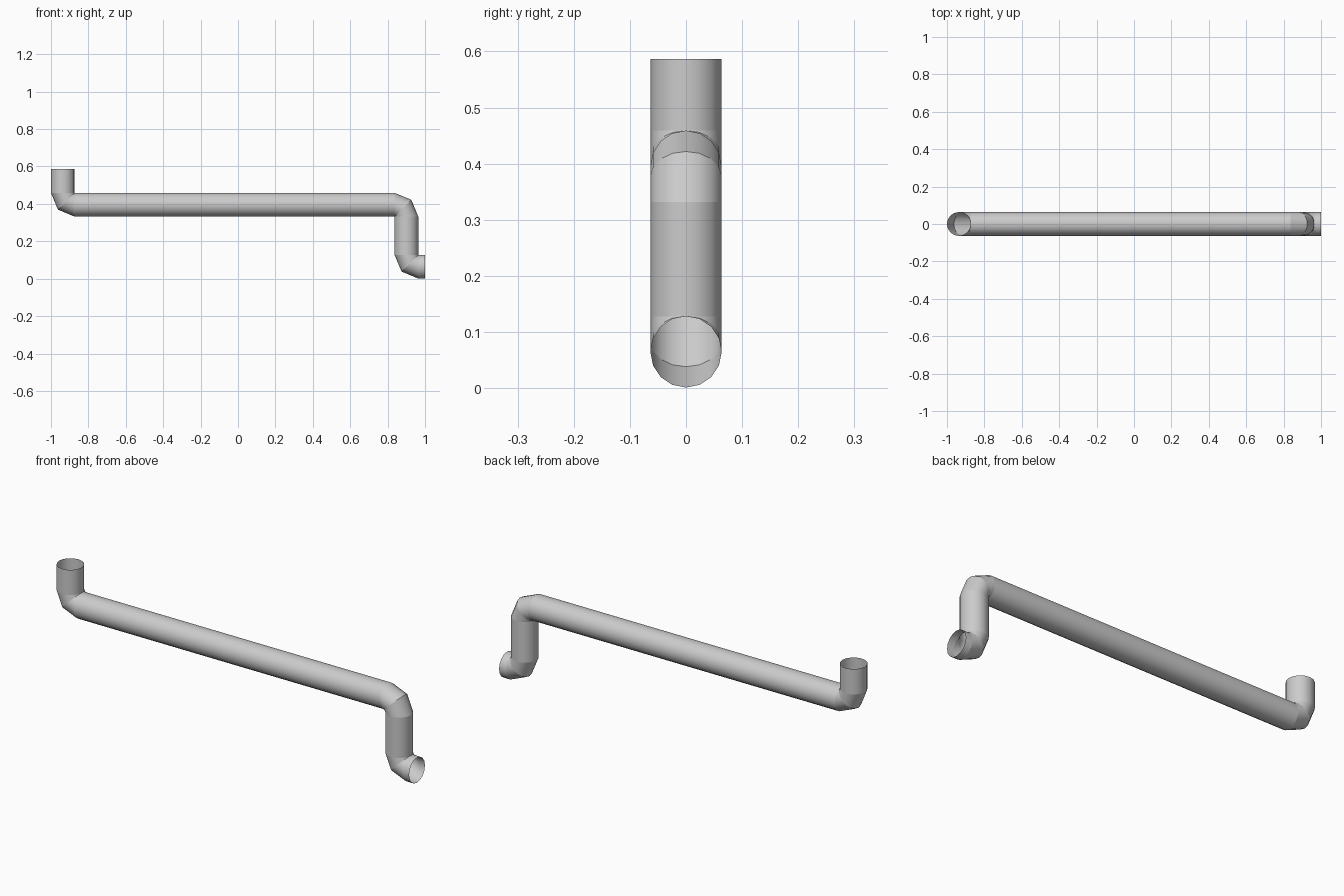
import bpy, bmesh
from math import sin, cos, pi, radians
from mathutils import Vector

if "Cube" in bpy.data.objects:
    bpy.data.objects.remove(bpy.data.objects["Cube"])

R = 0.0635      # pipe radius
SIDES = 16

# Rings along the path: centre (x, z) and radial direction angle in the xz plane
rings = []


def end(x, z, angle):
    rings.append((x, z, angle, False))


def elbow(px, pz, angles):
    # tight bend: rings pivot about the shared inner corner
    for a in angles:
        t = radians(a)
        rings.append((px + R * cos(t), pz + R * sin(t), a, True))


low, mid, top = 0.001, 0.332, 0.587
end(-1 + R, top, 180)                                  # open upper end
elbow(-1 + 2 * R, mid + 2 * R, (180, 225, 270))        # upper left bend
elbow(0.837, mid, (90, 45, 0))                         # upper right bend
elbow(0.837 + 2 * R, low + 2 * R, (180, 225, 270))     # lower right bend
end(1.0, low + R, 270)                                 # open outlet

bm = bmesh.new()
loops = []
prev = None
for x, z, a, bend in rings:
    t = radians(a)
    d = Vector((cos(t), 0, sin(t)))
    # keep the same side of the tube first so rings do not twist
    if prev is not None and d.dot(prev) < -0.1:
        d = -d
    if prev is not None and abs(d.dot(prev)) < 0.1:
        raise ValueError("ring turned too far")
    prev = d
    c = Vector((x, 0, z))
    loops.append([bm.verts.new(c + R * (d * cos(2 * pi * i / SIDES)
                                        + Vector((0, 1, 0)) * sin(2 * pi * i / SIDES)))
                  for i in range(SIDES)])

for a, b in zip(loops, loops[1:]):
    for i in range(SIDES):
        j = (i + 1) % SIDES
        f = bm.faces.new((a[i], a[j], b[j], b[i]))
        f.smooth = True

# crisp seams at the bend rings
for ring, loop in zip(rings, loops):
    if ring[3]:
        for i in range(SIDES):
            e = bm.edges.get((loop[i], loop[(i + 1) % SIDES]))
            e.smooth = False

bmesh.ops.remove_doubles(bm, verts=bm.verts, dist=0.0005)
bmesh.ops.recalc_face_normals(bm, faces=bm.faces)
# outward normals on the long straight run
f = max(bm.faces, key=lambda f: f.calc_area() * (f.normal.y ** 2))
if f.normal.y * f.calc_center_median().y < 0:
    bmesh.ops.reverse_faces(bm, faces=bm.faces)

mesh = bpy.data.meshes.new("bent_pipe")
bm.to_mesh(mesh)
bm.free()
bpy.context.collection.objects.link(bpy.data.objects.new("bent_pipe", mesh))
